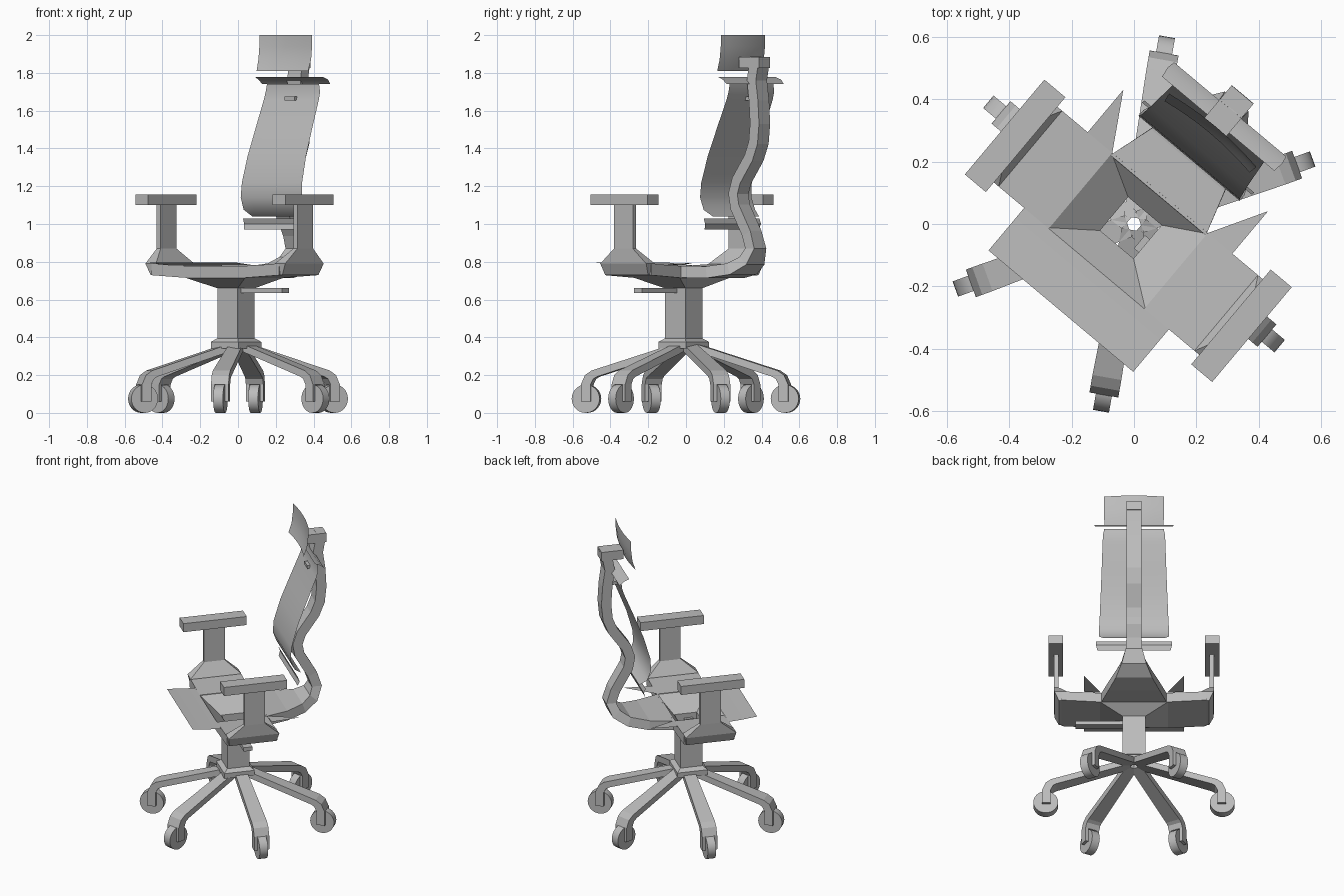
import bpy, bmesh, math
from mathutils import Matrix, Vector

cube = bpy.data.objects.get("Cube")
if cube:
    bpy.data.objects.remove(cube, do_unlink=True)

grey = bpy.data.materials.new("plain grey")
grey.use_nodes = True
grey.diffuse_color = (0.5, 0.5, 0.5, 1)
grey.node_tree.nodes["Principled BSDF"].inputs["Base Color"].default_value = (0.5, 0.5, 0.5, 1)

# The whole chair is turned on the spot
TURN = Matrix.Rotation(math.radians(-40), 4, 'Z')


def finish(name, bm, local=Matrix.Identity(4), smooth=False):
    bm.transform(TURN @ local)
    bmesh.ops.recalc_face_normals(bm, faces=bm.faces)
    mesh = bpy.data.meshes.new(name)
    bm.to_mesh(mesh)
    bm.free()
    mesh.materials.append(grey)
    ob = bpy.data.objects.new(name, mesh)
    bpy.context.collection.objects.link(ob)
    if smooth:
        bpy.ops.object.select_all(action='DESELECT')
        ob.select_set(True)
        bpy.context.view_layer.objects.active = ob
        bpy.ops.object.shade_smooth_by_angle(angle=math.radians(35))
    return ob


def loft(name, rings, closed=True, caps=True, local=Matrix.Identity(4), smooth=False):
    """Skin a run of equal-length rings (or open rows)."""
    bm = bmesh.new()
    rows = [[bm.verts.new(p) for p in ring] for ring in rings]
    n = len(rows[0])
    for a, b in zip(rows, rows[1:]):
        for i in range(n if closed else n - 1):
            j = (i + 1) % n
            bm.faces.new((a[i], a[j], b[j], b[i]))
    if closed and caps:
        bm.faces.new(rows[0])
        bm.faces.new(rows[-1])
    return finish(name, bm, local, smooth)


def rect(x0, x1, y0, y1, z):
    return [(x0, y0, z), (x1, y0, z), (x1, y1, z), (x0, y1, z)]


def box(name, x0, x1, y0, y1, z0, z1, local=Matrix.Identity(4)):
    return loft(name, [rect(x0, x1, y0, y1, z0), rect(x0, x1, y0, y1, z1)], local=local)


def sheet(name, rows, bow=0.0, steps=6):
    """Thin panel from (y, z, half width) rows, bowed backwards in the middle."""
    def row(y, z, w):
        ts = [2 * i / steps - 1 for i in range(steps + 1)]
        return [(t * w, y + bow * (1 - t * t), z) for t in ts]
    return loft(name, [row(*r) for r in rows], closed=False, smooth=True)


def square(h, z, cy=-0.016):
    return rect(-h, h, cy - h, cy + h, z)


# Six legs with forks and casters
leg_top = [(0.02, 0.378), (0.50, 0.224), (0.535, 0.20), (0.557, 0.15)]
leg_under = [(0.505, 0.15), (0.49, 0.18), (0.47, 0.192), (0.02, 0.338)]
for k in range(6):
    spin = Matrix.Rotation(math.radians(60 * k), 4, 'Z')
    outline = leg_top + leg_under

    def half_width(r):
        return 0.036 + 0.011 * min(r / 0.5, 1)
    loft("base_leg", [[(r, s * half_width(r), z) for r, z in outline] for s in (-1, 1)],
         local=spin)
    for s in (-1, 1):
        y0, y1 = sorted((s * 0.028, s * 0.047))
        box("caster_fork", 0.505, 0.557, y0, y1, 0.06, 0.152, local=spin)
    bm = bmesh.new()
    bmesh.ops.create_cone(bm, cap_ends=True, segments=28, radius1=0.075, radius2=0.075, depth=0.052)
    place = spin @ Matrix.Translation((0.535, 0, 0.075)) @ Matrix.Rotation(math.pi / 2, 4, 'X')
    finish("caster_wheel", bm, place, smooth=True)

# Hub and open column
loft("base_hub", [square(0.095, 0.342), square(0.095, 0.376), square(0.07, 0.395)], caps=False)
loft("column", [square(0.07, 0.36), square(0.07, 0.69)], caps=False)
box("height_lever", 0.05, 0.355, -0.06, -0.005, 0.635, 0.66)

# Open bowl under the seat
FRONT, BACK = -0.187, 0.13
loft("seat_bowl", [square(0.07, 0.685), rect(-0.205, 0.205, FRONT, BACK, 0.778),
                   rect(-0.205, 0.205, FRONT, BACK, 0.715), square(0.07, 0.66)], caps=False)

# Seat panel: front flap and rear corners
sheet("seat_front", [(-0.365, 0.795, 0.303), (-0.27, 0.785, 0.303), (FRONT, 0.78, 0.303)])
for s in (-1, 1):
    bm = bmesh.new()
    bm.faces.new([bm.verts.new(p) for p in ((s * 0.2, BACK, 0.78), (s * 0.303, BACK, 0.787),
                                            (s * 0.303, 0.308, 0.795))])
    finish("seat_rear_corner", bm)

# Wings, arm posts and arm pads on both sides
for s in (-1, 1):
    def span(a, b, y0, y1, z):
        return rect(s * a, s * b, y0, y1, z)

    def section(x, z0, z1):
        return [(s * x, FRONT, z0), (s * x, BACK, z0), (s * x, BACK, z1), (s * x, FRONT, z1)]
    loft("seat_wing", [section(0.2, 0.715, 0.778), section(0.44, 0.729, 0.789)])
    loft("arm_post", [span(0.41, 0.455, FRONT + 0.01, BACK - 0.01, 0.73),
                      span(0.41, 0.483, FRONT, BACK, 0.79),
                      span(0.459, 0.486, -0.09, 0.04, 0.87),
                      span(0.459, 0.486, -0.09, 0.04, 1.11)])
    x0, x1 = sorted((s * 0.43, s * 0.518))
    box("arm_pad", x0, x1, -0.227, 0.17, 1.10, 1.157)

# Curved spine: (y, z, half width), thickened across its path
path = [(0.12, 0.747, 0.2), (0.27, 0.745, 0.155), (0.385, 0.762, 0.11), (0.455, 0.805, 0.075),
        (0.482, 0.87, 0.05), (0.455, 0.95, 0.046), (0.375, 1.09, 0.046), (0.362, 1.16, 0.046),
        (0.385, 1.23, 0.046), (0.47, 1.35, 0.046), (0.502, 1.43, 0.046), (0.512, 1.53, 0.046),
        (0.505, 1.65, 0.046), (0.49, 1.76, 0.046), (0.512, 1.88, 0.046)]
rings = []
for i, (y, z, w) in enumerate(path):
    a, b = path[max(i - 1, 0)], path[min(i + 1, len(path) - 1)]
    d = Vector((b[0] - a[0], b[1] - a[1])).normalized() * 0.031
    rings.append([(-w, y - d.y, z + d.x), (w, y - d.y, z + d.x),
                  (w, y + d.y, z - d.x), (-w, y + d.y, z - d.x)])
loft("spine", rings)
box("headrest_bracket", -0.046, 0.046, 0.405, 0.542, 1.825, 1.885)
box("back_connector", -0.035, 0.035, 0.425, 0.5, 1.655, 1.675)

# Back panel with its separate upper and lower strips, and headrest
sheet("backrest", [(0.345, 1.04, 0.19), (0.30, 1.075, 0.212), (0.275, 1.14, 0.212),
                   (0.28, 1.22, 0.208), (0.32, 1.36, 0.202), (0.375, 1.5, 0.196),
                   (0.44, 1.66, 0.19), (0.452, 1.70, 0.188), (0.453, 1.74, 0.18)])
sheet("back_top_strip", [(0.42, 1.778, 0.235), (0.455, 1.765, 0.24), (0.48, 1.74, 0.235)])
sheet("back_bottom_strip", [(0.315, 1.03, 0.23), (0.325, 1.0, 0.23), (0.315, 0.97, 0.222)])
sheet("headrest", [(0.365, 1.81, 0.178), (0.385, 1.87, 0.182), (0.393, 1.94, 0.182),
                   (0.393, 2.0, 0.182)], bow=0.015)
